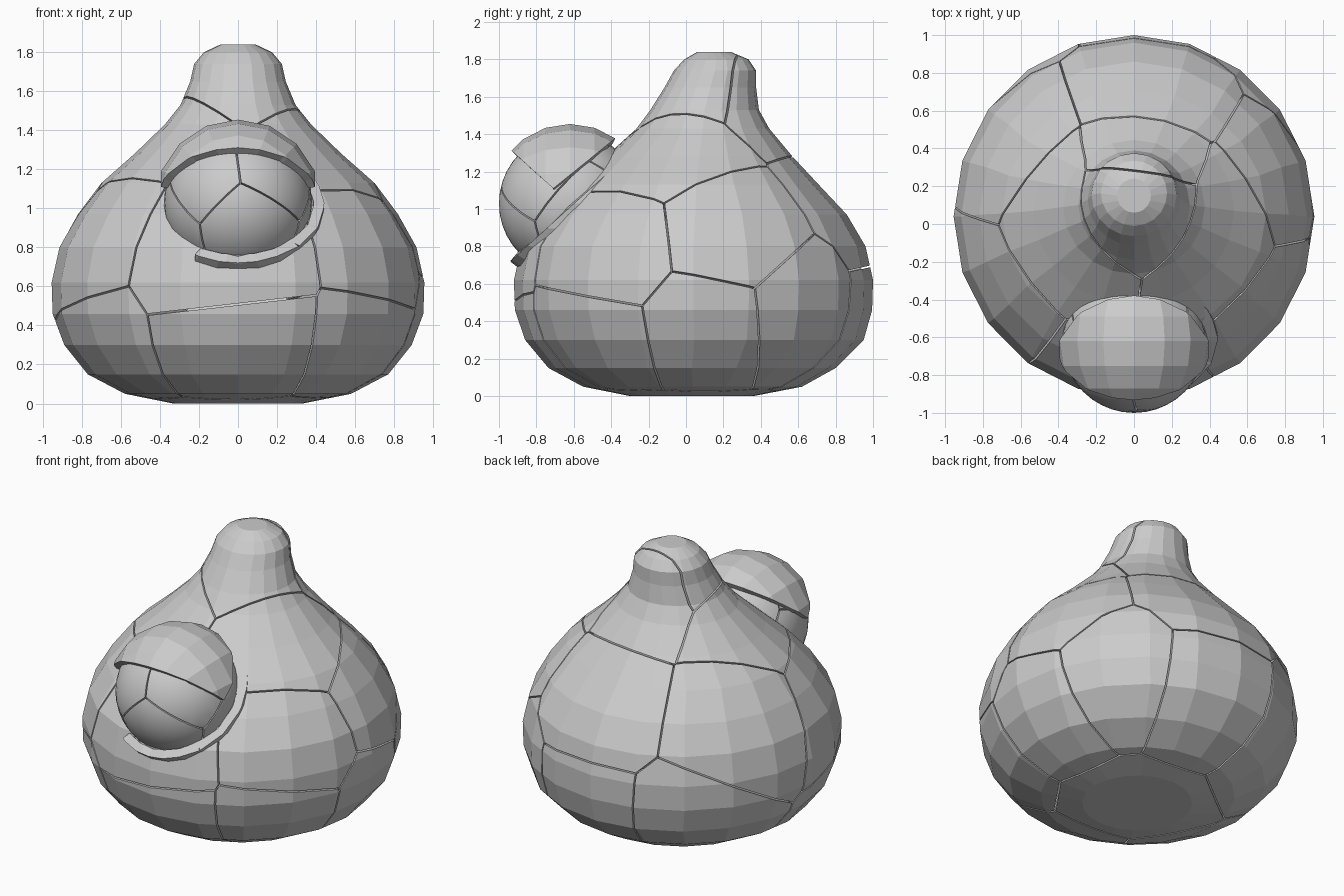
import bpy, bmesh, math
from mathutils import Vector, Matrix

if "Cube" in bpy.data.objects:
    bpy.data.objects.remove(bpy.data.objects["Cube"])

SIDES = 20
# body rings: height, half width, front y, back y
RINGS = [(0.0, .33, -.30, .36), (.05, .58, -.55, .62), (.15, .77, -.735, .80),
         (.30, .89, -.86, .95), (.46, .95, -.915, .995), (.62, .955, -.92, 1.0),
         (.80, .915, -.88, .96), (.97, .82, -.76, .86), (1.13, .70, -.60, .71),
         (1.28, .53, -.43, .57), (1.43, .375, -.265, .445), (1.53, .295, -.19, .39),
         (1.65, .245, -.115, .375), (1.74, .225, -.065, .375), (1.80, .175, -.01, .335),
         (1.84, .09, .06, .24)]
EYE = Vector((0, -.62, 1.03))


def add_object(name, bm, smooth=False):
    bmesh.ops.recalc_face_normals(bm, faces=bm.faces)
    mesh = bpy.data.meshes.new(name)
    bm.to_mesh(mesh)
    bm.free()
    obj = bpy.data.objects.new(name, mesh)
    bpy.context.collection.objects.link(obj)
    if smooth:
        bpy.ops.object.select_all(action='DESELECT')
        obj.select_set(True)
        bpy.context.view_layer.objects.active = obj
        bpy.ops.object.shade_smooth_by_angle(angle=math.radians(35))
    return obj


def cut(bm, point, normal, cap=False):
    """Keep the side of the plane opposite its normal."""
    res = bmesh.ops.bisect_plane(bm, geom=bm.verts[:] + bm.edges[:] + bm.faces[:],
                                 dist=1e-5, plane_co=point, plane_no=normal, clear_outer=True)
    if cap:
        edges = [e for e in res['geom_cut'] if isinstance(e, bmesh.types.BMEdge) and e.is_boundary]
        if edges:
            bmesh.ops.holes_fill(bm, edges=edges, sides=0)


def shatter(name, source, seeds, gap, smooth=False):
    """Split a closed mesh into cells around the seeds, with a thin crack between."""
    for i, a in enumerate(seeds):
        piece = source.copy()
        for j, b in enumerate(seeds):
            if i != j and piece.faces:
                n = (b - a).normalized()
                cut(piece, (a + b) / 2 - n * gap / 2, n, cap=True)
        if piece.faces:
            add_object(f"{name}_{i + 1:02d}", piece, smooth)
        else:
            piece.free()
    source.free()


def ball(radius, segments, rings):
    bm = bmesh.new()
    m = Matrix.Translation(EYE) @ Matrix.Rotation(math.pi / 2, 4, 'X')
    bmesh.ops.create_uvsphere(bm, u_segments=segments, v_segments=rings, radius=radius, matrix=m)
    return bm


# Onion-shaped body with a backward-leaning neck
bm = bmesh.new()
loops = []
for z, rx, y0, y1 in RINGS:
    cy, ry = (y0 + y1) / 2, (y1 - y0) / 2
    angles = [2 * math.pi * k / SIDES for k in range(SIDES)]
    loops.append([bm.verts.new((rx * math.sin(t), cy + ry * math.cos(t), z)) for t in angles])
for lo, hi in zip(loops, loops[1:]):
    for k in range(SIDES):
        n = (k + 1) % SIDES
        bm.faces.new((lo[k], lo[n], hi[n], hi[k]))
bm.faces.new(loops[0])
bm.faces.new(loops[-1])
bmesh.ops.recalc_face_normals(bm, faces=bm.faces)
body_seeds = [Vector(s) for s in (
    (.75, -.42, .80), (.72, -.50, .25), (.80, .12, .33), (.72, .22, .86), (.70, .62, .40),
    (.42, -.08, 1.22), (-.05, -.72, .28), (-.1, -.72, .72), (-.75, -.35, .80), (-.70, -.45, .25),
    (-.65, .40, .90), (-.55, .70, .30), (.10, .72, .95), (.10, .85, .35), (-.3, .0, 1.27),
    (.02, .10, 1.65), (.06, .42, 1.62), (0, 0, .12))]
shatter("body_shard", bm, body_seeds, .009)

# Cracked smooth eyeball
eye_seeds = [EYE + Vector(s) for s in (
    (.05, -.3, -.13), (-.18, -.22, .12), (.18, -.20, .16), (-.33, -.1, -.1), (.3, .1, -.1), (0, .2, .1))]
shatter("eye_shard", ball(.38, 32, 20), eye_seeds, .008, smooth=True)

# Upper eyelid: wedge of a faceted shell
bm = ball(.425, 16, 10)
tip = Vector((0, -.71, 1.11))
cut(bm, tip, Vector((0, -.67, -.74)))
cut(bm, tip, Vector((0, .63, -.78)))
upper = add_object("upper_eyelid", bm)

# Lower eyelid: rim broken off on the left, sunk into the body
bm = ball(.445, 20, 12)
cut(bm, EYE + Vector((0, 0, -.02)), Vector((0, -.67, .74)))
cut(bm, Vector((-.22, 0, 0)), Vector((-1, 0, 0)))
cut(bm, EYE + Vector((0, .047, -.053)), Vector((0, .67, -.74)))
lower = add_object("lower_eyelid", bm)

for lid in (upper, lower):
    mod = lid.modifiers.new("thickness", 'SOLIDIFY')
    mod.thickness = .055
    mod.offset = -1
